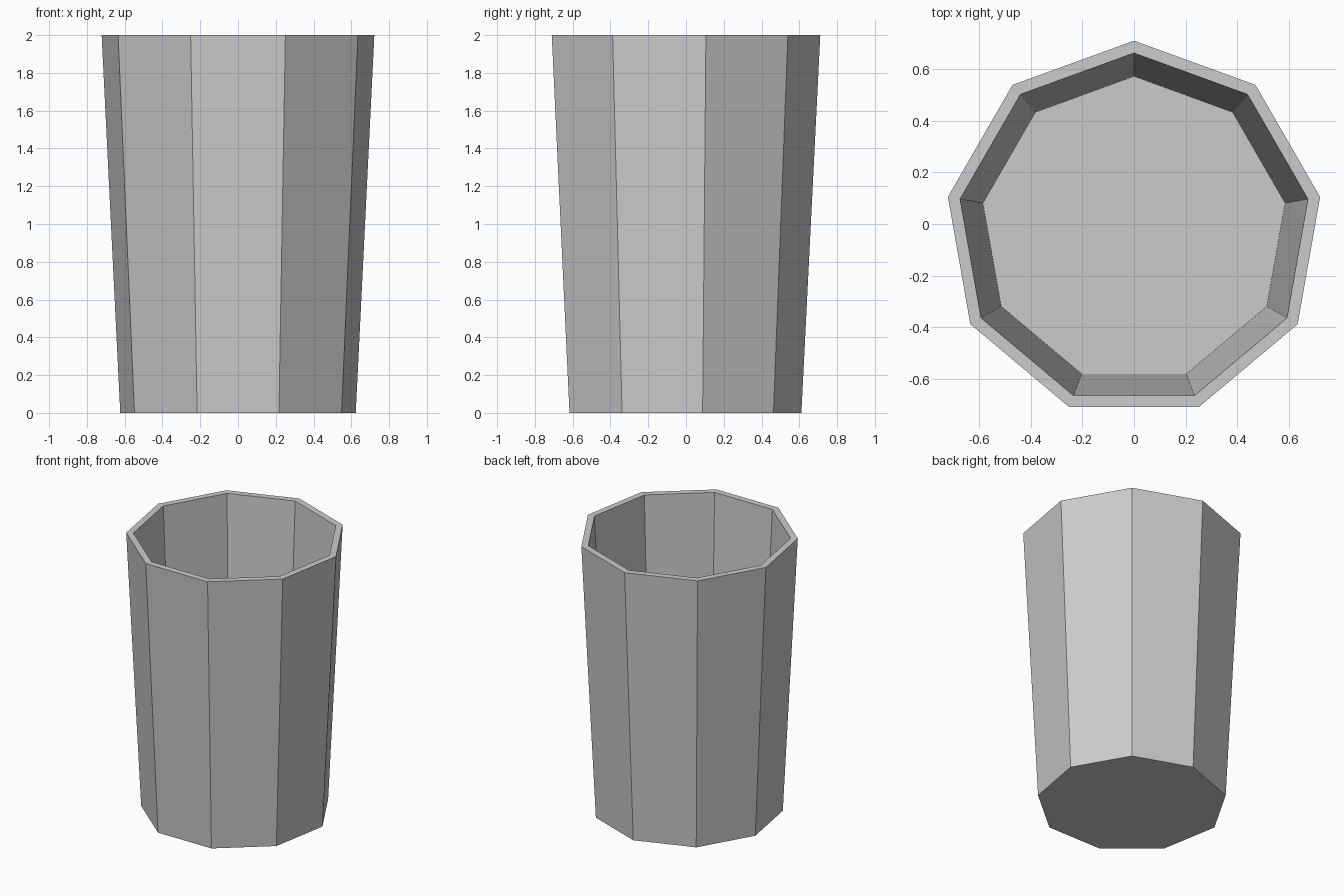
import bpy, bmesh, math

if "Cube" in bpy.data.objects:
    bpy.data.objects.remove(bpy.data.objects["Cube"])

SIDES = 9
CENTRE_Y = -0.022  # puts the nine-sided outline's bounds on y = 0

# Rings as (radius, height): outer base, outer rim, inner rim, inner floor
PROFILE = [(0.633, 0.0), (0.733, 2.0), (0.685, 2.0), (0.595, 0.17)]


def add_ring(bm, radius, z):
    ring = []
    for i in range(SIDES):
        a = math.pi / 2 + 2 * math.pi * i / SIDES
        ring.append(bm.verts.new((radius * math.cos(a),
                                  radius * math.sin(a) + CENTRE_Y, z)))
    return ring


bm = bmesh.new()
rings = [add_ring(bm, r, z) for r, z in PROFILE]

# Outer wall, rim and inner wall
for low, high in zip(rings, rings[1:]):
    for i in range(SIDES):
        j = (i + 1) % SIDES
        bm.faces.new((low[i], low[j], high[j], high[i]))

# Underside and inner floor
bm.faces.new(rings[0][::-1])
bm.faces.new(rings[-1])
bmesh.ops.recalc_face_normals(bm, faces=bm.faces)

mesh = bpy.data.meshes.new("cup")
bm.to_mesh(mesh)
bm.free()
cup = bpy.data.objects.new("cup", mesh)
bpy.context.collection.objects.link(cup)
